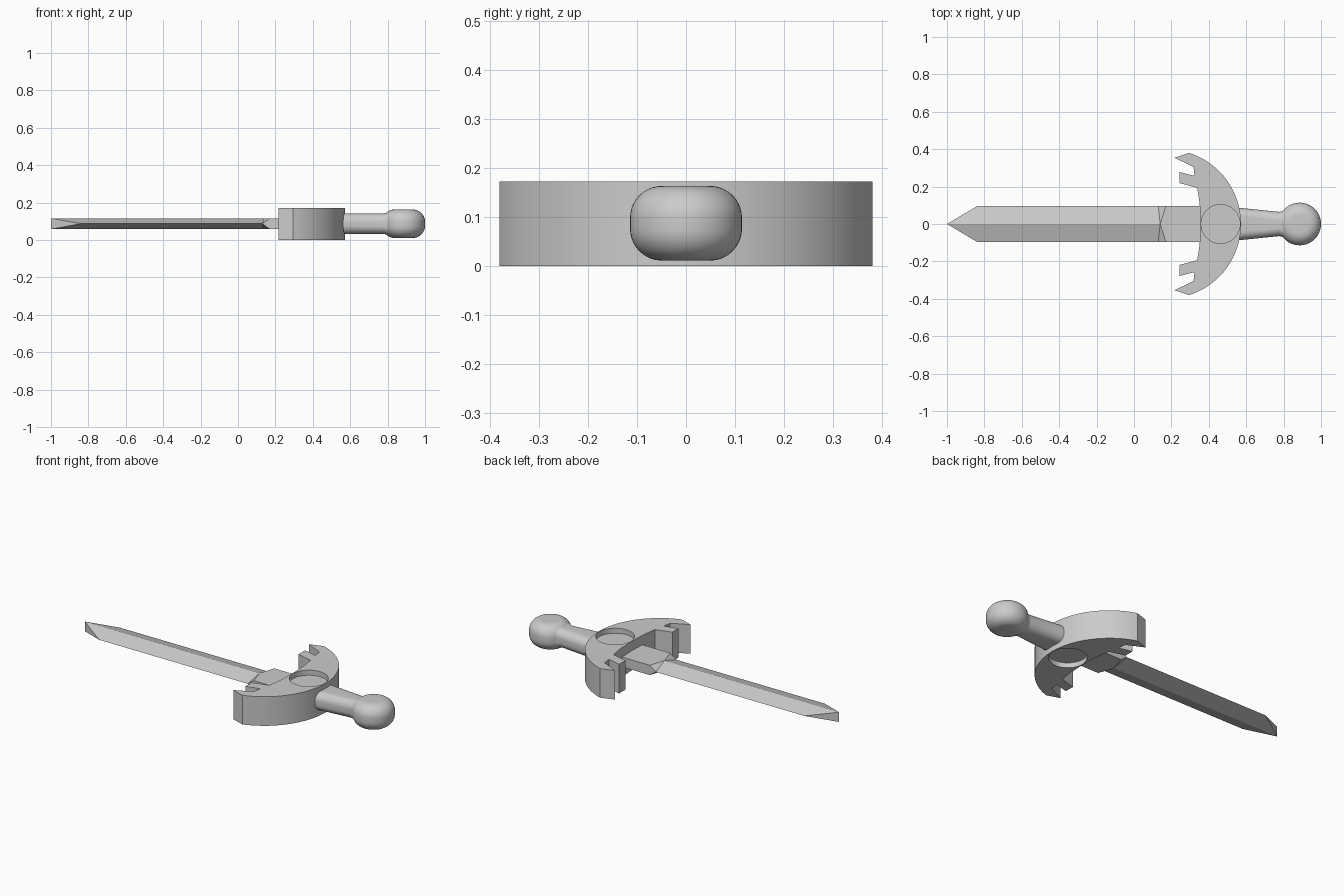
import bpy
import bmesh
from math import sin, cos, pi, asin

cube = bpy.data.objects.get("Cube")
if cube:
    bpy.data.objects.remove(cube, do_unlink=True)

MID = 0.087  # height of the sword's middle plane

grey = bpy.data.materials.new("plain grey")
grey.use_nodes = True
colour = (0.6, 0.6, 0.6, 1)
grey.diffuse_color = colour
grey.node_tree.nodes["Principled BSDF"].inputs["Base Color"].default_value = colour


def finish(name, bm, smooth=True):
    """Turn a bmesh into a named, shaded object."""
    bmesh.ops.recalc_face_normals(bm, faces=bm.faces)
    mesh = bpy.data.meshes.new(name)
    bm.to_mesh(mesh)
    bm.free()
    mesh.materials.append(grey)
    obj = bpy.data.objects.new(name, mesh)
    bpy.context.collection.objects.link(obj)
    if smooth:
        shade(obj)
    return obj


def shade(obj):
    bpy.ops.object.select_all(action='DESELECT')
    obj.select_set(True)
    bpy.context.view_layer.objects.active = obj
    bpy.ops.object.shade_smooth_by_angle(angle=pi / 6)


def loft(rings):
    """Skin a list of closed rings and cap both ends."""
    bm = bmesh.new()
    loops = [[bm.verts.new(p) for p in ring] for ring in rings]
    n = len(loops[0])
    for a, b in zip(loops, loops[1:]):
        for i in range(n):
            j = (i + 1) % n
            bm.faces.new((a[i], a[j], b[j], b[i]))
    bm.faces.new(loops[0])
    bm.faces.new(loops[-1])
    return bm


# Blade: diamond section, chisel tip, flat rectangular root
W, T = 0.095, 0.029
bm = bmesh.new()
for side in (1, -1):
    for up in (1, -1):
        y, z = side * W, MID + up * T
        tip, ridge, root_mid = (-1, 0, z), (0.14, 0, z), (0.42, 0, z)
        edge_tip, edge_root = (-0.84, y, MID), (0.13, y, MID)
        corner, root = (0.17, y, z), (0.42, y, z)
        root_edge = (0.42, y, MID)
        for face in ((tip, ridge, edge_root, edge_tip),
                     (ridge, corner, edge_root),
                     (ridge, root_mid, root, corner),
                     (edge_root, corner, root, root_edge),
                     (tip, edge_tip, (-1, 0, MID)),
                     (root_mid, root, root_edge, (0.42, 0, MID))):
            bm.faces.new([bm.verts.new(p) for p in face])
bmesh.ops.remove_doubles(bm, verts=bm.verts, dist=0.0005)
finish("blade", bm, smooth=False)

# Guard: crescent with notched claws
CX, R = 0.173, 0.399
limit = asin(0.38 / R)
arc = [(CX + R * cos(a), R * sin(a))
       for a in (limit * (i / 24 - 1) for i in range(49))]
claws = [(0.217, 0.354), (0.318, 0.305), (0.324, 0.257), (0.243, 0.278),
         (0.243, 0.219), (0.338, 0.193), (0.351, 0.11)]
outline = arc + claws + [(0.355, 0)] + [(x, -y) for x, y in reversed(claws)]
guard = finish("guard", loft([[(x, y, z) for x, y in outline]
                              for z in (0, 0.172)]), smooth=False)

# Round shallow recesses in both faces of the guard
for z in (0.172, 0):
    bm = bmesh.new()
    bmesh.ops.create_cone(bm, cap_ends=True, segments=48, radius1=0.104,
                          radius2=0.104, depth=0.06)
    bmesh.ops.translate(bm, verts=bm.verts, vec=(0.463, 0, z))
    cutter = finish("recess_cutter", bm, smooth=False)
    cutter.hide_render = True
    mod = guard.modifiers.new("recess", 'BOOLEAN')
    mod.operation = 'DIFFERENCE'
    mod.solver = 'EXACT'
    mod.object = cutter
    bpy.context.view_layer.objects.active = guard
    bpy.ops.object.modifier_apply(modifier=mod.name)
    bpy.data.objects.remove(cutter, do_unlink=True)
shade(guard)


# Handle: tapered grip with rounded-rectangle section
def grip_ring(x, half_y, half_z, r=0.045, steps=8):
    ring = []
    for quarter, (sy, sz) in enumerate(((1, 1), (-1, 1), (-1, -1), (1, -1))):
        for i in range(steps + 1):
            a = (quarter + i / steps) * pi / 2
            ring.append((x, sy * (half_y - r) + r * cos(a),
                         MID + sz * (half_z - r) + r * sin(a)))
    return ring


finish("handle", loft([grip_ring(0.558, 0.087, 0.055),
                       grip_ring(0.775, 0.065, 0.055),
                       grip_ring(0.79, 0.068, 0.057),
                       grip_ring(0.81, 0.078, 0.061)]))

# Pommel: upright disc with large rounded rims
R, H, F = 0.114, 0.076, 0.065
profile = [(R - F + F * cos(a), s * (H - F) + s * F * sin(a))
           for s, order in ((-1, range(10, -1, -1)), (1, range(11)))
           for a in (i * pi / 20 for i in order)]
finish("pommel", loft([[(0.886 + r * cos(t), r * sin(t), MID + z)
                        for t in (k * pi / 24 for k in range(48))]
                       for r, z in profile]))
